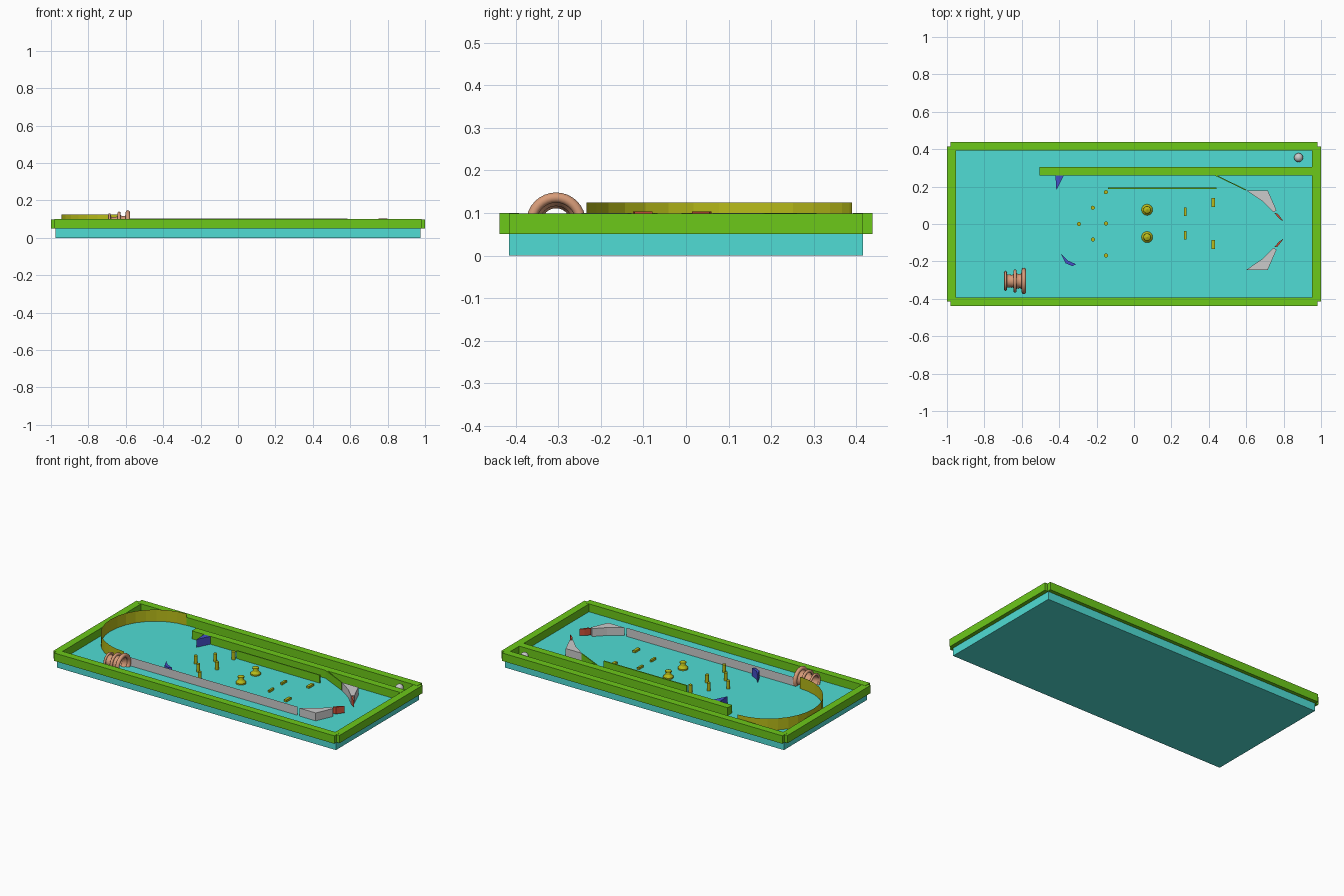
import bpy, bmesh
from math import cos, sin, pi, radians
from mathutils import Matrix

if "Cube" in bpy.data.objects:
    bpy.data.objects.remove(bpy.data.objects["Cube"])

FLOOR, TOP = 0.05, 0.10


def material(name, rgb):
    m = bpy.data.materials.new(name)
    m.diffuse_color = (*rgb, 1)
    m.use_nodes = True
    m.node_tree.nodes["Principled BSDF"].inputs["Base Color"].default_value = m.diffuse_color
    return m


CYAN = material("cyan", (0.08, 0.72, 0.66))
GREEN = material("green", (0.15, 0.58, 0.01))
OLIVE = material("olive", (0.48, 0.50, 0.01))
BLUE = material("blue", (0.06, 0.08, 0.58))
RED = material("red", (0.60, 0.08, 0.04))
COPPER = material("copper", (0.68, 0.33, 0.19))


def finish(name, bm, mat=None, smooth=False):
    bmesh.ops.recalc_face_normals(bm, faces=bm.faces[:])
    me = bpy.data.meshes.new(name)
    bm.to_mesh(me)
    bm.free()
    ob = bpy.data.objects.new(name, me)
    bpy.context.collection.objects.link(ob)
    if mat:
        me.materials.append(mat)
    if smooth:
        for p in me.polygons:
            p.use_smooth = True
    return ob


def box(name, x0, x1, y0, y1, z0, z1, mat=None):
    bm = bmesh.new()
    bmesh.ops.create_cube(bm, size=1)
    for v in bm.verts:
        v.co = ((x0 + x1) / 2 + v.co.x * (x1 - x0),
                (y0 + y1) / 2 + v.co.y * (y1 - y0),
                (z0 + z1) / 2 + v.co.z * (z1 - z0))
    return finish(name, bm, mat)


def prism(name, outline, z0, z1, mat=None):
    bm = bmesh.new()
    f = bm.faces.new([bm.verts.new((x, y, z0)) for x, y in outline])
    up = bmesh.ops.extrude_face_region(bm, geom=[f])["geom"]
    for v in up:
        if isinstance(v, bmesh.types.BMVert):
            v.co.z = z1
    return finish(name, bm, mat)


def sheet(name, path, z0, z1, mat=None):
    bm = bmesh.new()
    cols = [(bm.verts.new((x, y, z0)), bm.verts.new((x, y, z1))) for x, y in path]
    for a, b in zip(cols, cols[1:]):
        bm.faces.new((a[0], b[0], b[1], a[1]))
    return finish(name, bm, mat)


def lathe(name, profile, matrix, n, mat, close=False, smooth=False):
    """Revolve (radius, height) points about local z."""
    bm = bmesh.new()
    rings = [[bm.verts.new((r * cos(2 * pi * i / n), r * sin(2 * pi * i / n), h))
              for i in range(n)] for r, h in profile]
    pairs = list(zip(rings, rings[1:]))
    if close:
        pairs.append((rings[-1], rings[0]))
    for a, b in pairs:
        for i in range(n):
            j = (i + 1) % n
            bm.faces.new((a[i], a[j], b[j], b[i]))
    bm.transform(matrix)
    return finish(name, bm, mat, smooth)


# table base and outer rails
box("base", -0.975, 0.975, -0.415, 0.415, 0, FLOOR, CYAN)
for s, side in ((-1, "front"), (1, "back")):
    ys = sorted((s * 0.392, s * 0.438))
    box(side + "_rail", -0.98, 0.98, *ys, FLOOR, TOP, GREEN)
for s, side in ((-1, "left"), (1, "right")):
    xs = sorted((s * 0.953, s * 1.0))
    box(side + "_rail", *xs, -0.415, 0.415, FLOOR, TOP - 0.001, GREEN)

# launch lane divider and inner guides
box("lane_divider", -0.505, 0.955, 0.26, 0.306, FLOOR, TOP, GREEN)
box("inner_guide", -0.14, 0.44, 0.187, 0.194, FLOOR, TOP, GREEN)
prism("angled_guide", [(0.43, 0.26), (0.60, 0.178), (0.60, 0.184), (0.44, 0.262)],
      FLOOR, TOP, GREEN)
sheet("side_guide", [(-0.58, -0.243), (0.585, -0.243)], FLOOR, 0.104)

# curved end deflector
arc = [(-0.633 + 0.312 * cos(a), 0.078 + 0.312 * sin(a))
       for a in (radians(90 + 180 * i / 16) for i in range(17))]
sheet("curved_deflector", arc, FLOOR, 0.124, OLIVE)

# slingshots and flippers, mirrored about the playing centre line
MID = -0.0325
sling = [(0.60, 0.2125), (0.715, 0.2125), (0.762, 0.105), (0.745, 0.095), (0.685, 0.155)]
flip = [(0.75, 0.092), (0.768, 0.088), (0.80, 0.046), (0.775, 0.062)]
for s, side in ((1, "back"), (-1, "front")):
    prism(side + "_slingshot", [(x, MID + s * y) for x, y in sling], FLOOR, TOP)
    prism(side + "_flipper", [(x, MID + s * y) for x, y in flip], 0.06, 0.103, RED)

# blue deflectors
prism("back_wedge", [(-0.42, 0.26), (-0.375, 0.26), (-0.415, 0.18)], FLOOR, TOP, BLUE)
prism("front_wedge", [(-0.39, -0.16), (-0.355, -0.195), (-0.31, -0.215),
                      (-0.33, -0.225), (-0.365, -0.21)], FLOOR, TOP, BLUE)

# pegs
for x, y in ((-0.295, 0), (-0.22, 0.087), (-0.22, -0.083),
             (-0.15, 0.17), (-0.15, 0.003), (-0.15, -0.168)):
    lathe("peg", [(0, 0), (0.011, 0), (0.011, 0.05), (0, 0.05)][1:3],
          Matrix.Translation((x, y, FLOOR)), 12, OLIVE)
    ob = bpy.context.collection.objects[-1]
    bm = bmesh.new()
    bm.from_mesh(ob.data)
    bmesh.ops.holes_fill(bm, edges=bm.edges[:])
    bm.to_mesh(ob.data)
    bm.free()

# mushroom bumpers
for y in (0.076, -0.07):
    lathe("bumper", [(0.03, 0), (0.03, 0.008), (0.017, 0.022), (0.014, 0.034),
                     (0.02, 0.037), (0.019, 0.043), (0.0005, 0.05)],
          Matrix.Translation((0.07, y, FLOOR)), 16, OLIVE)

# low floor targets
for x, y, w, d in ((0.273, 0.065, 0.013, 0.045), (0.273, -0.06, 0.013, 0.045),
                   (0.424, 0.115, 0.018, 0.048), (0.424, -0.11, 0.018, 0.048)):
    box("target", x - w / 2, x + w / 2, y - d / 2, y + d / 2, FLOOR, 0.063, OLIVE)

# ball in the launch lane
bm = bmesh.new()
bmesh.ops.create_uvsphere(bm, u_segments=20, v_segments=12, radius=0.024,
                          matrix=Matrix.Translation((0.88, 0.355, 0.074)))
finish("ball", bm, None, True)

# ringed tunnel lying along x
axis = Matrix.Translation((0, -0.305, 0.078)) @ Matrix.Rotation(pi / 2, 4, 'Y')
lathe("tunnel_tube", [(0.046, -0.69), (0.035, -0.68), (0.033, -0.65), (0.05, -0.635),
                      (0.039, -0.622), (0.038, -0.606), (0.058, -0.59)],
      axis, 32, COPPER, smooth=True)
for x, major, minor in ((-0.687, 0.046, 0.007), (-0.636, 0.053, 0.009), (-0.589, 0.058, 0.012)):
    ring = [(major + minor * cos(2 * pi * i / 12), x + minor * sin(2 * pi * i / 12))
            for i in range(12)]
    lathe("tunnel_ring", ring, axis, 32, COPPER, close=True, smooth=True)
